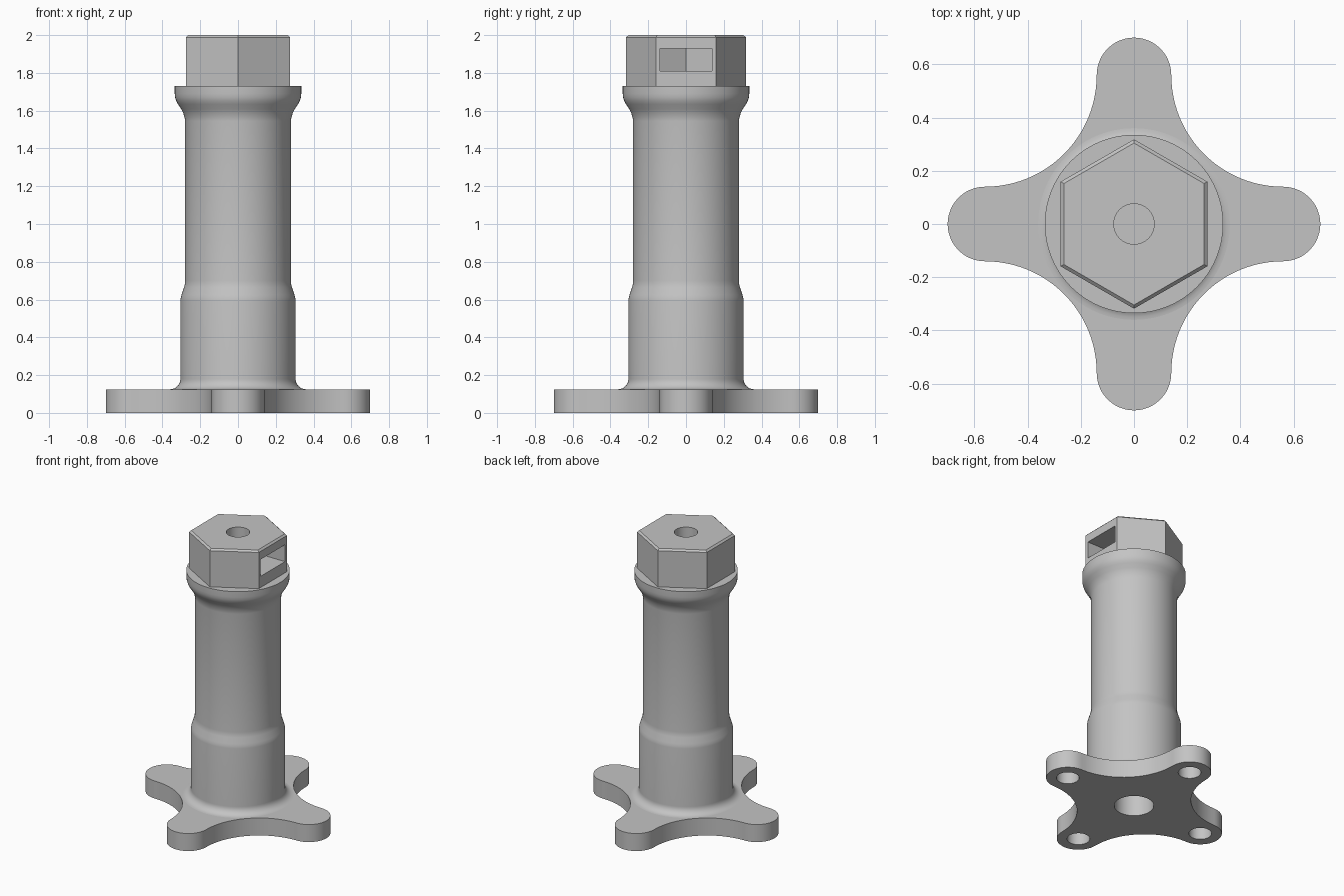
import bpy, bmesh
from math import sin, cos, pi, radians

default = bpy.data.objects.get("Cube")
if default:
    bpy.data.objects.remove(default, do_unlink=True)

grey = bpy.data.materials.new("plain grey")
grey.use_nodes = True
grey.diffuse_color = (0.55, 0.55, 0.55, 1)
grey.node_tree.nodes["Principled BSDF"].inputs["Base Color"].default_value = (0.55, 0.55, 0.55, 1)


def finish(name, bm):
    """Turn a bmesh into a grey object."""
    bmesh.ops.recalc_face_normals(bm, faces=bm.faces)
    mesh = bpy.data.meshes.new(name)
    bm.to_mesh(mesh)
    bm.free()
    obj = bpy.data.objects.new(name, mesh)
    bpy.context.collection.objects.link(obj)
    mesh.materials.append(grey)
    return obj


def arc(cx, cy, r, start, end, steps):
    """Points along an arc, angles in degrees."""
    angles = [radians(start + (end - start) * i / steps) for i in range(steps + 1)]
    return [(cx + r * cos(a), cy + r * sin(a)) for a in angles]


def prism(name, outline, z0, z1):
    """Straight extrusion of a flat outline."""
    bm = bmesh.new()
    low = [bm.verts.new((x, y, z0)) for x, y in outline]
    high = [bm.verts.new((x, y, z1)) for x, y in outline]
    bm.faces.new(low)
    bm.faces.new(high)
    for i in range(len(low)):
        j = (i + 1) % len(low)
        bm.faces.new((low[i], low[j], high[j], high[i]))
    return finish(name, bm)


def lathe(name, profile, sides, turn=0.0):
    """Closed solid with one ring of vertices per (radius, height)."""
    bm = bmesh.new()
    rings = [[bm.verts.new((r * cos(turn + 2 * pi * i / sides),
                            r * sin(turn + 2 * pi * i / sides), z))
              for i in range(sides)] for r, z in profile]
    for a, b in zip(rings, rings[1:]):
        for i in range(sides):
            j = (i + 1) % sides
            bm.faces.new((a[i], a[j], b[j], b[i]))
    bm.faces.new(rings[0])
    bm.faces.new(rings[-1])
    return finish(name, bm)


def cut(obj, cutters):
    """Subtract each cutter and bake the result."""
    bpy.context.view_layer.objects.active = obj
    for cutter in cutters:
        mod = obj.modifiers.new("cut", 'BOOLEAN')
        mod.operation = 'DIFFERENCE'
        mod.solver = 'EXACT'
        mod.object = cutter
        bpy.ops.object.modifier_apply(modifier=mod.name)


# Four-armed base: round arm tips joined by concave quarter arcs
REACH, TIP = 0.56, 0.14
quarter = arc(REACH, 0, TIP, -90, 90, 24)[:-1] + arc(REACH, REACH, REACH - TIP, 270, 180, 24)[:-1]
outline = []
for k in range(4):
    c, s = (1, 0, -1, 0)[k], (0, 1, 0, -1)[k]
    outline += [(x * c - y * s, x * s + y * c) for x, y in quarter]
base = prism("base_flange", outline, 0, 0.125)

# Round column: foot fillet, small step, flared collar
fillet = arc(0.36, 0.18, 0.055, 270, 180, 8)
step = [(0.305, 0.595), (0.303, 0.61), (0.299, 0.625), (0.286, 0.665), (0.282, 0.68), (0.28, 0.70)]
flare = [(0.28, 1.545), (0.283, 1.565), (0.29, 1.587), (0.30, 1.608), (0.318, 1.634),
         (0.328, 1.653), (0.333, 1.67), (0.335, 1.69), (0.335, 1.73)]
column = lathe("column", fillet + step + flare, 96)

# Hexagonal head with a small top chamfer
head = lathe("hex_head", [(0.318, 1.73), (0.318, 1.988), (0.304, 2.0)], 6, pi / 2)

# Cutters: bores, side nut slot, blind arm holes
top_bore = lathe("top_bore_cutter", [(0.076, 1.45), (0.076, 2.1)], 48)
low_bore = lathe("lower_bore_cutter", [(0.128, -0.1), (0.128, 1.2)], 48)
slot_shape = [(0.4, -0.137), (0.4, 0.137), (-0.079, 0.137), (-0.158, 0), (-0.079, -0.137)]
slot = prism("nut_slot_cutter", slot_shape, 1.81, 1.93)
arm_holes = []
for k in range(4):
    hole = lathe("arm_hole_cutter", [(0.074, -0.1), (0.074, 0.1)], 32)
    hole.location = (REACH * cos(k * pi / 2), REACH * sin(k * pi / 2), 0)
    arm_holes.append(hole)
bpy.context.view_layer.update()

cut(base, [low_bore] + arm_holes)
cut(column, [low_bore, top_bore])
cut(head, [top_bore, slot])
for cutter in [top_bore, low_bore, slot] + arm_holes:
    bpy.data.objects.remove(cutter, do_unlink=True)

# Smooth curved walls, keep edges crisp
bpy.ops.object.select_all(action='DESELECT')
for obj in (base, column, head):
    obj.select_set(True)
bpy.context.view_layer.objects.active = column
bpy.ops.object.shade_smooth_by_angle(angle=radians(30))
